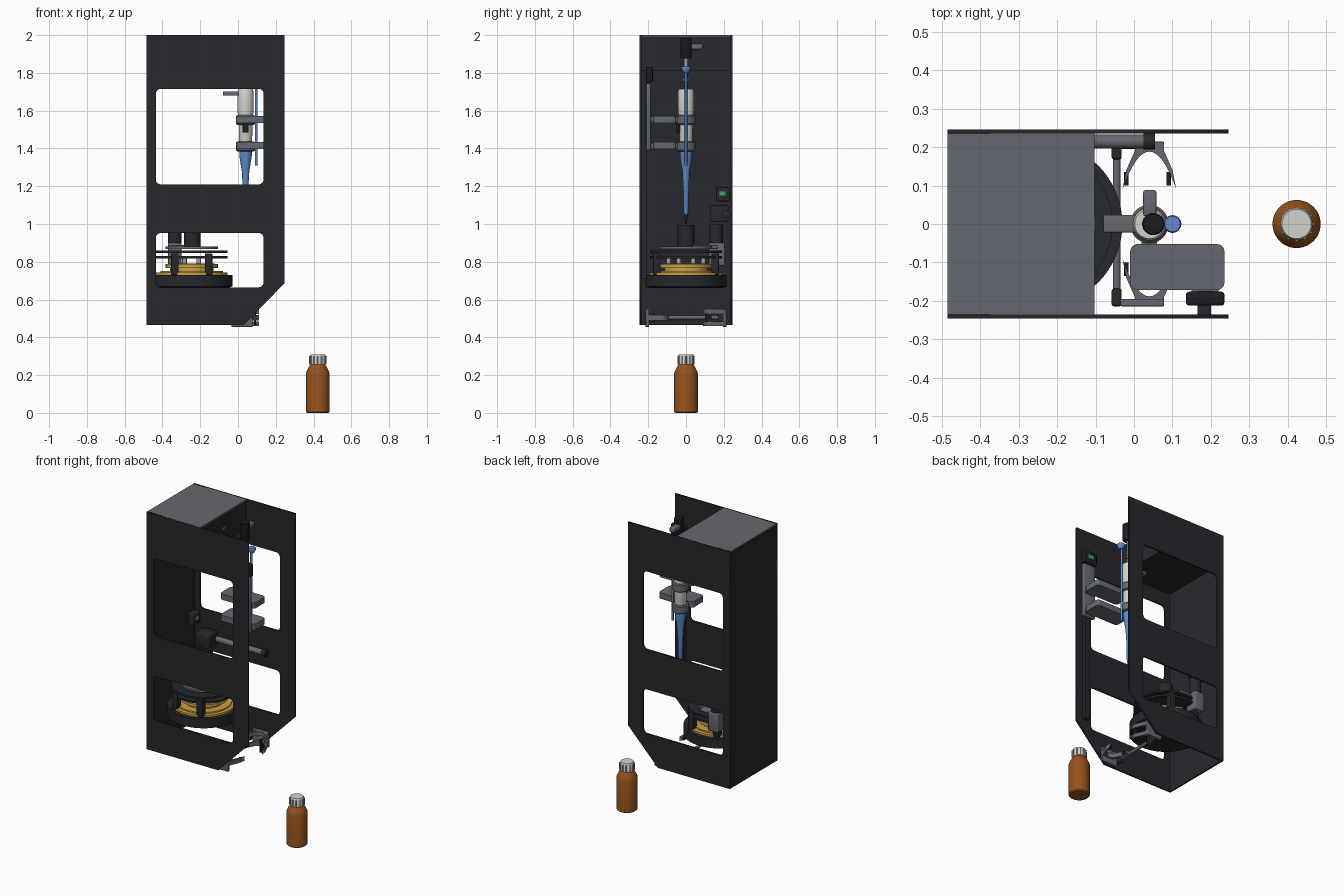
import bpy, bmesh, math
from mathutils import Matrix, Vector

if "Cube" in bpy.data.objects:
    bpy.data.objects.remove(bpy.data.objects["Cube"])


def material(name, rgb):
    m = bpy.data.materials.new(name)
    m.diffuse_color = (*rgb, 1)
    m.use_nodes = True
    m.node_tree.nodes["Principled BSDF"].inputs["Base Color"].default_value = m.diffuse_color
    return m


BLACK = material("black", (0.02, 0.021, 0.025))
DARK = material("dark_rubber", (0.012, 0.012, 0.014))
STEEL = material("steel_grey", (0.13, 0.14, 0.16))
SILVER = material("silver", (0.38, 0.39, 0.4))
WHITE = material("off_white", (0.65, 0.65, 0.6))
GOLD = material("gold", (0.6, 0.36, 0.06))
BLUE = material("blue", (0.12, 0.25, 0.6))
AMBER = material("amber", (0.3, 0.085, 0.012))
GREEN = material("green", (0.03, 0.4, 0.12))


def add(name, bm, mat, smooth=False):
    bmesh.ops.recalc_face_normals(bm, faces=bm.faces)
    me = bpy.data.meshes.new(name)
    bm.to_mesh(me)
    bm.free()
    ob = bpy.data.objects.new(name, me)
    bpy.context.collection.objects.link(ob)
    me.materials.append(mat)
    if smooth:
        bpy.ops.object.select_all(action='DESELECT')
        bpy.context.view_layer.objects.active = ob
        ob.select_set(True)
        bpy.ops.object.shade_smooth_by_angle(angle=math.radians(35))
    return ob


def box(name, x, y, z, mat, bevel=0.0, vertical=0.0):
    """Box from (min, max) ranges; vertical rounds only the upright edges."""
    bm = bmesh.new()
    bmesh.ops.create_cube(bm, size=1)
    for v in bm.verts:
        v.co = Vector([r[0] + (c + 0.5) * (r[1] - r[0]) for c, r in zip(v.co, (x, y, z))])
    if vertical:
        es = [e for e in bm.edges if abs(e.verts[0].co.z - e.verts[1].co.z) > 1e-6]
        bmesh.ops.bevel(bm, geom=es, offset=vertical, segments=5, profile=0.5, affect='EDGES')
    if bevel:
        es = [e for e in bm.edges if e.calc_face_angle(0) > 1]
        bmesh.ops.bevel(bm, geom=es, offset=bevel, segments=3, profile=0.5, affect='EDGES')
    return add(name, bm, mat, bool(bevel or vertical))


def lathe(name, profile, loc, mat, axis='Z', seg=40):
    """Revolved (radius, height) profile along an axis, starting at loc."""
    bm = bmesh.new()
    rings = [[bm.verts.new((r * math.cos(2 * math.pi * i / seg), r * math.sin(2 * math.pi * i / seg), z))
              for i in range(seg)] for r, z in profile]
    for a, b in zip(rings, rings[1:]):
        for i in range(seg):
            j = (i + 1) % seg
            bm.faces.new((a[i], a[j], b[j], b[i]))
    bm.faces.new(rings[0])
    bm.faces.new(rings[-1])
    rot = {'Z': Matrix(), 'X': Matrix.Rotation(math.pi / 2, 4, 'Y'), 'Y': Matrix.Rotation(-math.pi / 2, 4, 'X')}[axis]
    bm.transform(Matrix.Translation(loc) @ rot)
    return add(name, bm, mat, True)


def cyl(name, r, length, loc, mat, axis='Z', seg=32):
    return lathe(name, [(r, 0), (r, length)], loc, mat, axis, seg)


def plate(name, loops, thick, matrix, mat):
    """Flat sheet with holes: first loop is the outline, the others are cut-outs."""
    cu = bpy.data.curves.new(name, 'CURVE')
    cu.dimensions, cu.fill_mode, cu.extrude = '2D', 'BOTH', thick / 2
    for loop in loops:
        sp = cu.splines.new('POLY')
        sp.points.add(len(loop) - 1)
        for p, (u, v) in zip(sp.points, loop):
            p.co = (u, v, 0, 1)
        sp.use_cyclic_u = True
    tmp = bpy.data.objects.new(name + "_curve", cu)
    bpy.context.collection.objects.link(tmp)
    bm = bmesh.new()
    bm.from_mesh(tmp.evaluated_get(bpy.context.evaluated_depsgraph_get()).to_mesh())
    bpy.data.objects.remove(tmp)
    bmesh.ops.remove_doubles(bm, verts=bm.verts, dist=1e-5)
    bm.transform(matrix)
    return add(name, bm, mat)


def rounded(x0, x1, z0, z1, r, n=6):
    pts = []
    for k, (cx, cz) in enumerate([(x1 - r, z1 - r), (x0 + r, z1 - r), (x0 + r, z0 + r), (x1 - r, z0 + r)]):
        for i in range(n + 1):
            a = math.pi / 2 * (k + i / n)
            pts.append((cx + r * math.cos(a), cz + r * math.sin(a)))
    return pts


# Housing: windowed side plates, back wall and top cover
outline = [(-.485, .465), (.03, .465), (.245, .685), (.245, 2), (-.485, 2)]
windows = [rounded(-.435, .135, 1.21, 1.715, .025), rounded(-.435, .135, .665, .952, .025)]
for side, y in (("front", -.24), ("back", .24)):
    plate(side + "_side_plate", [outline] + windows, .01,
          Matrix.Translation((0, y, 0)) @ Matrix.Rotation(math.pi / 2, 4, 'X'), BLACK)
box("rear_wall", (-.485, -.475), (-.235, .235), (.465, 1.99), BLACK)
box("head_cover", (-.475, -.105), (-.235, .235), (1.81, 1.992), BLACK)
box("top_lid", (-.485, -.103), (-.244, .244), (1.992, 2), STEEL)
box("cover_indicator", (-.106, -.1), (-.015, .02), (1.895, 1.91), GREEN)

# Carousel
cx = -.245
lathe("carousel_base", [(.19, .66), (.215, .67), (.215, .73), (.2, .73)], (cx, 0, 0), BLACK, seg=64)
lathe("carousel_gold_tray", [(.19, .725), (.19, .742), (.165, .742), (.165, .75), (.15, .75)], (cx, 0, 0), GOLD, seg=64)
lathe("carousel_gold_step", [(.115, .75), (.115, .767), (.138, .767), (.138, .787), (.12, .79)], (cx, 0, 0), GOLD, seg=64)
for i, (r, z, h, m) in enumerate([(.19, .818, .012, BLACK), (.19, .847, .012, BLACK), (.14, .867, .014, STEEL)]):
    cyl("carousel_ring_%d" % i, r, h, (cx, 0, z), m, seg=64)
for i in range(4):
    a = math.pi / 3 * (1, 2, 4, 5)[i]
    px, py = cx + .178 * math.cos(a), .178 * math.sin(a)
    box("carousel_post_%d" % i, (px - .02, px + .02), (py - .02, py + .02), (.73, .845), BLACK, bevel=.004)
for i in range(8):
    a = math.pi / 4 * (i + .5)
    cyl("carousel_pillar_%d" % i, .012, .04, (cx + .1 * math.cos(a), .1 * math.sin(a), .785), SILVER, seg=16)
cyl("carousel_motor", .044, .115, (-.243, 0, .88), BLACK)
cyl("lid_motor", .036, .1, (-.335, .16, .9), BLACK)
box("lid_motor_bracket", (-.37, -.3), (.12, .205), (.78, .9), STEEL, bevel=.006)
box("lid_arm", (-.36, -.22), (-.02, .17), (.868, .888), STEEL, bevel=.006)

# Rear controller and horizontal actuator
box("controller", (-.475, -.43), (.16, .23), (1.12, 1.195), BLACK, bevel=.006)
box("controller_display", (-.431, -.428), (.178, .21), (1.15, 1.172), GREEN)
box("actuator_motor", (-.4, -.3), (.13, .225), (1.01, 1.1), BLACK, bevel=.006)
cyl("actuator_barrel", .018, .34, (-.3, .214, 1.052), STEEL, 'X')
cyl("actuator_end", .021, .03, (.025, .214, 1.052), BLACK, 'X')

# Pipette
pc = (.04, 0, 0)
lathe("pipette_body", [(.03, 1.385), (.035, 1.4), (.036, 1.55), (.043, 1.6), (.043, 1.7), (.038, 1.714)], pc, WHITE)
lathe("pipette_cone", [(.007, 1.045), (.012, 1.06), (.015, 1.2), (.02, 1.28), (.033, 1.36), (.033, 1.385)], pc, BLUE)
lathe("pipette_tip", [(.005, 1.0), (.009, 1.05)], pc, DARK, seg=20)
for i, z in enumerate((1.525, 1.385)):
    lathe("pipette_collar_%d" % i, [(.044, z), (.05, z + .006), (.05, z + .046), (.044, z + .052)], pc, STEEL)
box("pipette_window", (.025, .055), (-.053, -.03), (1.485, 1.535), DARK)
cyl("plunger_rod", .01, .18, (.04, 0, 1.71), SILVER, seg=20)
lathe("plunger_collar", [(.013, 1.755), (.018, 1.758), (.018, 1.77), (.013, 1.773)], pc, BLUE)
cyl("ejector_rod", .007, .51, (.096, 0, 1.31), BLUE, seg=16)
lathe("ejector_button", [(.012, 1.8), (.023, 1.818), (.023, 1.83), (.02, 1.835)], (.1, 0, 0), BLUE)
lathe("plunger_motor", [(.026, 1.875), (.029, 1.88), (.029, 1.982), (.025, 1.986)], (.05, 0, 0), DARK)
box("plunger_arm", (.024, .058), (.02, .088), (1.925, 1.955), STEEL, bevel=.006)
box("body_support_arm", (-.08, .02), (-.022, .024), (1.68, 1.702), STEEL, bevel=.004)

# Clamp shelves, lift rail and display
for i, z in enumerate((1.535, 1.396)):
    box("clamp_shelf_%d" % i, (-.01, .235), (-.172, -.052), (z, z + .038), STEEL, vertical=.02)
    box("clamp_link_%d" % i, (.02, .06), (-.06, -.03), (z + .006, z + .032), STEEL)
    box("shelf_mount_%d" % i, (.15, .22), (-.195, -.165), (z + .004, z + .034), STEEL)
box("lift_rail", (.165, .2), (-.235, -.21), (.71, 1.8), BLACK)
box("lift_carriage", (.142, .228), (-.211, -.186), (1.39, 1.745), STEEL, bevel=.005)
box("lift_display", (.135, .235), (-.212, -.176), (1.75, 1.832), DARK, bevel=.008)
box("lift_display_light", (.165, .205), (-.177, -.174), (1.78, 1.805), GREEN)

# Bottle gripper: interlocking jaws on a cross rod
cyl("gripper_rod", .01, .42, (-.045, -.212, .505), STEEL, 'Y', 20)
for s, side in ((-1, "front"), (1, "back")):
    inner = [(.04 + .07 * t, .188 - .098 * t * t) for t in [i / 8 - 1 for i in range(17)]]
    outer = [(.1, .14), (.078, .19), (.078, .213), (.002, .213), (.002, .19), (-.02, .14)]
    loop = [(x, s * y) for x, y in inner + outer]
    fingers = [(.504, .03)] if s < 0 else [(.472, .026), (.537, .026)]
    for i, (z, h) in enumerate(fingers):
        plate("%s_gripper_finger_%d" % (side, i), [loop], h, Matrix.Translation((0, 0, z)), STEEL)
    ys = sorted((s * .195, s * .214))
    box(side + "_jaw_block", (-.035, .078), ys, (.455, .55), STEEL, bevel=.003)
    ys = sorted((s * .168, s * .214))
    box(side + "_rod_slider", (-.058, -.032), ys, (.48, .53), BLACK, bevel=.006)
    for i, x in enumerate((-.02, .09)):
        ys = sorted((s * .1, s * .135))
        box("%s_grip_pad_%d" % (side, i), (x - .006, x + .006), ys, (fingers[0][0] - .008, fingers[-1][0] + .008), DARK)

# Bottle with ribbed cap
lathe("bottle", [(.056, 0), (.0625, .006), (.0625, .21), (.058, .222), (.044, .25), (.036, .258), (.036, .27)],
      (.4225, 0, 0), AMBER, seg=48)
lathe("bottle_cap", [(.042, .255), (.042, .302), (.038, .31)], (.4225, 0, 0), WHITE, seg=48)
for i in range(12):
    a = math.pi / 6 * i
    cyl("cap_rib_%d" % i, .004, .044, (.4225 + .042 * math.cos(a), .042 * math.sin(a), .257), SILVER, seg=8)
